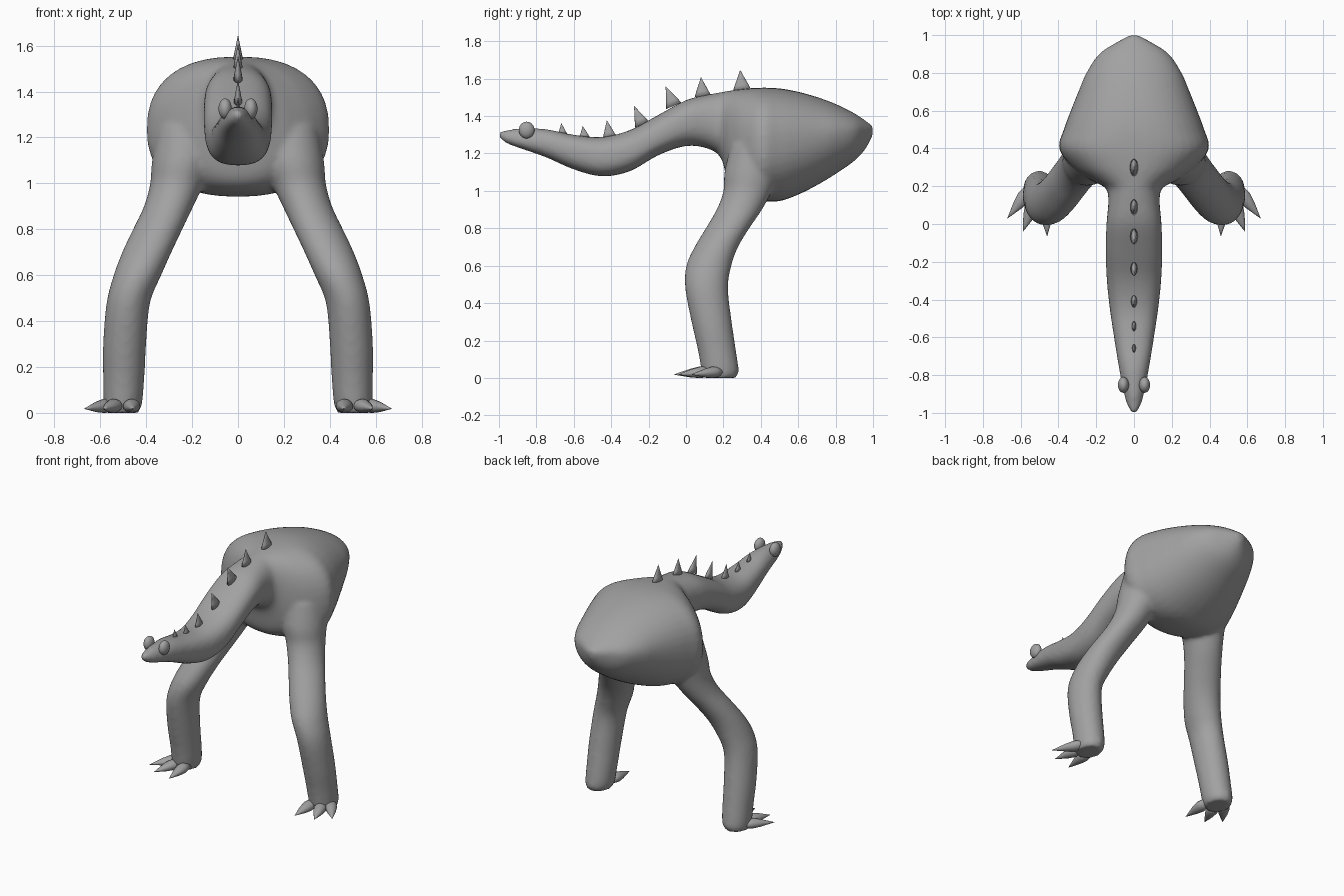
import bpy, bmesh, math
from mathutils import Vector

grey = bpy.data.materials.new("grey skin")
grey.diffuse_color = (0.36, 0.36, 0.36, 1)


def catmull(rows, steps):
    """Smoothly interpolate rows of numbers."""
    out = []
    for i in range(len(rows) - 1):
        p0, p1 = rows[max(i - 1, 0)], rows[i]
        p2, p3 = rows[i + 1], rows[min(i + 2, len(rows) - 1)]
        for s in range(steps):
            t = s / steps
            out.append([0.5 * (2 * b + (c - a) * t + (2 * a - 5 * b + 4 * c - d) * t * t
                               + (3 * b - a - 3 * c + d) * t ** 3)
                        for a, b, c, d in zip(p0, p1, p2, p3)])
    return out + [list(rows[-1])]


def loft(bm, rings):
    """Skin closed rings of points and cap both ends."""
    loops = [[bm.verts.new(p) for p in r] for r in rings]
    n = len(loops[0])
    for a, b in zip(loops, loops[1:]):
        for i in range(n):
            bm.faces.new((a[i], a[(i + 1) % n], b[(i + 1) % n], b[i]))
    bm.faces.new(loops[0][::-1])
    bm.faces.new(loops[-1])


def finish(name, bm):
    bmesh.ops.recalc_face_normals(bm, faces=bm.faces)
    me = bpy.data.meshes.new(name)
    bm.to_mesh(me)
    bm.free()
    ob = bpy.data.objects.new(name, me)
    bpy.context.collection.objects.link(ob)
    me.materials.append(grey)
    for p in me.polygons:
        p.use_smooth = True
    return ob


def spow(v, e):
    return math.copysign(abs(v) ** e, v)


# neck and trunk stations: y, bottom, widest height, top, half width, squareness
trunk = [
    (-1.00, 1.285, 1.30, 1.315, 0.012, 2.0),
    (-0.96, 1.255, 1.285, 1.325, 0.036, 2.0),
    (-0.88, 1.225, 1.265, 1.335, 0.058, 2.0),
    (-0.75, 1.180, 1.25, 1.330, 0.082, 2.2),
    (-0.60, 1.115, 1.21, 1.300, 0.106, 2.4),
    (-0.45, 1.078, 1.18, 1.288, 0.128, 2.5),
    (-0.30, 1.105, 1.21, 1.325, 0.144, 2.5),
    (-0.15, 1.190, 1.29, 1.405, 0.150, 2.5),
    (0.00, 1.240, 1.36, 1.485, 0.146, 2.4),
    (0.12, 1.225, 1.37, 1.515, 0.136, 2.3),
    (0.19, 1.170, 1.33, 1.528, 0.150, 2.2),
    (0.23, 1.020, 1.25, 1.535, 0.225, 2.2),
    (0.30, 0.965, 1.23, 1.545, 0.325, 2.3),
    (0.40, 0.945, 1.23, 1.552, 0.397, 2.4),
    (0.50, 0.945, 1.25, 1.548, 0.372, 2.3),
    (0.60, 0.980, 1.27, 1.530, 0.335, 2.2),
    (0.70, 1.030, 1.29, 1.502, 0.295, 2.1),
    (0.80, 1.090, 1.31, 1.465, 0.252, 2.0),
    (0.90, 1.160, 1.32, 1.415, 0.185, 2.0),
    (0.96, 1.225, 1.33, 1.375, 0.095, 2.0),
    (1.00, 1.300, 1.33, 1.345, 0.020, 2.0),
]
body = bmesh.new()
N = 40
rings = []
for y, lo, mid, hi, w, e in catmull(trunk, 4):
    ring = []
    for k in range(N):
        a = 2 * math.pi * k / N
        c, s = spow(math.cos(a), 2 / e), spow(math.sin(a), 2 / e)
        ring.append((w * c, y, mid + s * ((hi - mid) if s > 0 else (mid - lo))))
    rings.append(ring)
loft(body, rings)

# leg stations: z, centre x, centre y, half width x, half width y
leg = [
    (1.25, 0.22, 0.37, 0.130, 0.130),
    (1.10, 0.24, 0.35, 0.135, 0.145),
    (1.00, 0.265, 0.33, 0.118, 0.130),
    (0.90, 0.302, 0.285, 0.108, 0.122),
    (0.80, 0.350, 0.222, 0.108, 0.117),
    (0.70, 0.397, 0.162, 0.108, 0.117),
    (0.60, 0.438, 0.122, 0.104, 0.121),
    (0.48, 0.478, 0.110, 0.095, 0.115),
    (0.30, 0.494, 0.137, 0.094, 0.108),
    (0.15, 0.498, 0.165, 0.090, 0.102),
    (0.04, 0.502, 0.182, 0.084, 0.100),
    (0.00, 0.506, 0.182, 0.072, 0.085),
]
for side in (-1, 1):
    loft(body, [[(side * (cx + rx * math.cos(2 * math.pi * k / 28)),
                  cy + ry * math.sin(2 * math.pi * k / 28), z) for k in range(28)]
                for z, cx, cy, rx, ry in catmull(leg, 4)])
skin = finish("body", body)

# fuse trunk and legs into one soft skin
rm = skin.modifiers.new("fuse", 'REMESH')
rm.mode = 'VOXEL'
rm.voxel_size = 0.014
rm.use_smooth_shade = True
sm = skin.modifiers.new("soften", 'SMOOTH')
sm.factor = 0.5
sm.iterations = 6


def cone(bm, base, tip, wide, long, axis, steps=((0, 1), (0.35, 0.72), (0.7, 0.35), (1, 0.02))):
    """Tapered oval spike; `axis` is the direction of the long half width."""
    base, tip = Vector(base), Vector(tip)
    d = tip - base
    u = (Vector(axis) - d.normalized() * Vector(axis).dot(d.normalized())).normalized()
    v = d.normalized().cross(u)
    loft(bm, [[base + d * t + u * long * s * math.cos(math.pi * k / 8)
               + v * wide * s * math.sin(math.pi * k / 8) for k in range(16)]
              for t, s in steps])


# back spikes: base y, base z, tip y, tip z, half length
spikes = bmesh.new()
for by, bz, ty, tz, r in [
        (0.30, 1.535, 0.29, 1.645, 0.050), (0.09, 1.505, 0.08, 1.607, 0.044),
        (-0.065, 1.455, -0.108, 1.557, 0.044), (-0.235, 1.355, -0.277, 1.453, 0.040),
        (-0.408, 1.285, -0.423, 1.377, 0.037), (-0.543, 1.285, -0.552, 1.346, 0.028),
        (-0.66, 1.305, -0.667, 1.362, 0.023)]:
    cone(spikes, (0, by, bz), (0, ty, tz), r * 0.46, r, (0, 1, 0),
         ((0, 1), (0.3, 0.72), (0.65, 0.36), (1, 0.02)))
finish("back_spikes", spikes)

# three claws on each foot
for name, side in (("left_claws", 1), ("right_claws", -1)):
    claws = bmesh.new()
    for base, tip in [((0.545, 0.19), (0.67, 0.03)), ((0.525, 0.13), (0.588, -0.04)),
                      ((0.465, 0.13), (0.46, -0.065))]:
        cone(claws, (side * base[0], base[1], 0.035), (side * tip[0], tip[1], 0.018),
             0.028, 0.034, (side, 0.6, 0),
             ((0, 0.9), (0.3, 1.1), (0.55, 0.82), (0.8, 0.38), (1, 0.02)))
    finish(name, claws)

# bulging eyes
for name, side in (("left_eye", 1), ("right_eye", -1)):
    eye = bmesh.new()
    bmesh.ops.create_uvsphere(eye, u_segments=24, v_segments=14, radius=1)
    for v in eye.verts:
        x, y, z = v.co
        v.co = (side * 0.056 + 0.029 * x, -0.852 + 0.042 * y, 1.325 + 0.045 * z)
    finish(name, eye)
